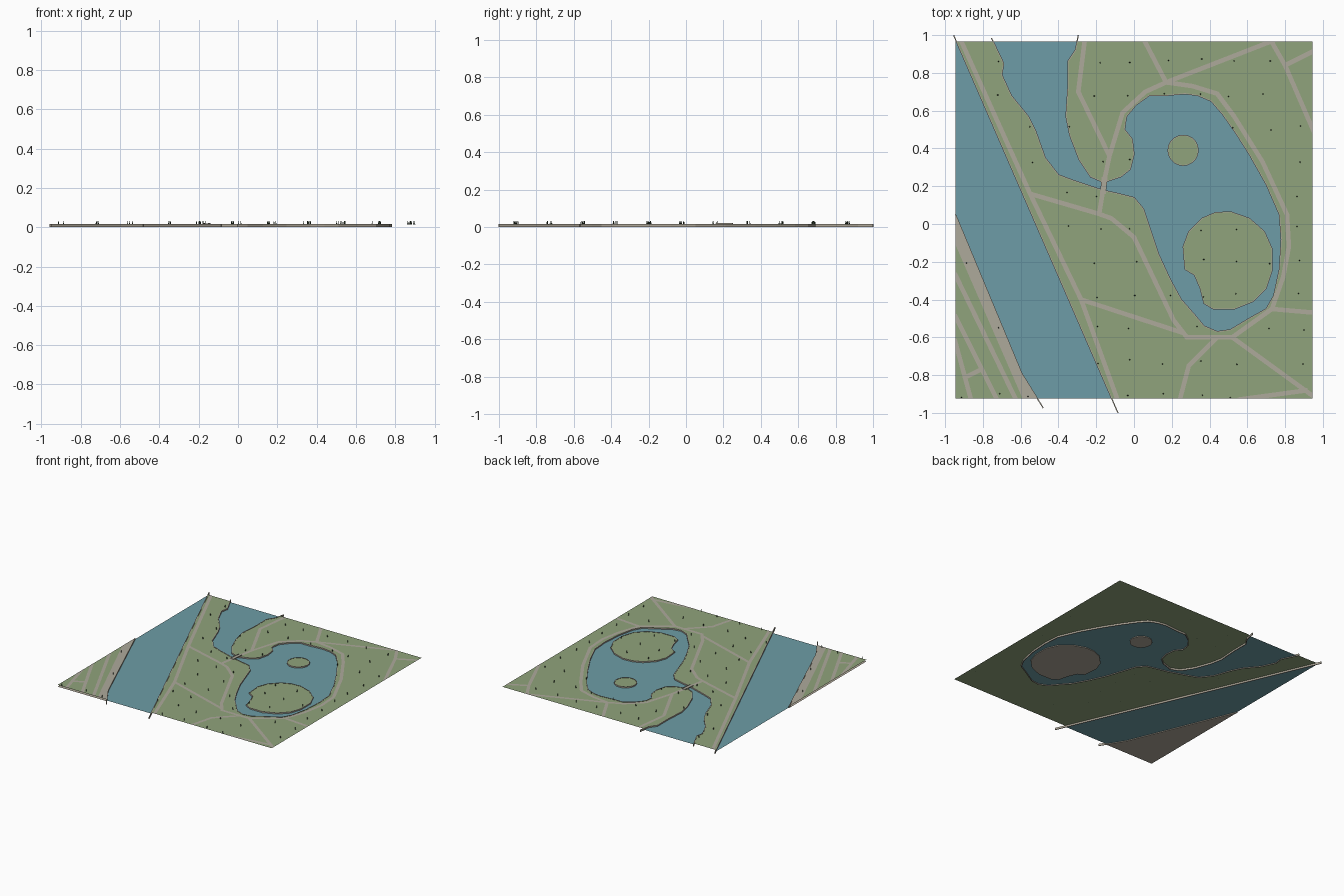
import bpy
import bmesh
import math
import random
from mathutils import Vector
from mathutils.geometry import intersect_point_line

if "Cube" in bpy.data.objects:
    bpy.data.objects.remove(bpy.data.objects["Cube"])
random.seed(4)

LEFT, RIGHT, FRONT, BACK = -0.945, 0.945, -0.925, 0.965
WATER_Z, LAND_Z, PATH_Z, BANK_Z = 0.006, 0.014, 0.0148, 0.016


def material(name, color):
    mat = bpy.data.materials.new(name)
    mat.use_nodes = True
    mat.diffuse_color = (*color, 1)
    mat.node_tree.nodes["Principled BSDF"].inputs["Base Color"].default_value = (*color, 1)
    return mat


GRASS = material("grass green", (0.28, 0.37, 0.2))
WATER = material("water blue", (0.155, 0.335, 0.385))
GRAVEL = material("gravel path", (0.42, 0.4, 0.33))
SAND = material("bank stone", (0.42, 0.38, 0.31))
TREE = material("dark tree green", (0.05, 0.08, 0.045))


def pts(*hundredths):
    """Pairs of hundredths to 2D points."""
    return [Vector((x / 100, y / 100)) for x, y in hundredths]


def finish(bm, name, mat):
    mesh = bpy.data.meshes.new(name)
    bm.to_mesh(mesh)
    bm.free()
    mesh.materials.append(mat)
    obj = bpy.data.objects.new(name, mesh)
    bpy.context.scene.collection.objects.link(obj)
    return obj


def clip(bm):
    """Trim everything to the map square."""
    for co, no in (((LEFT, 0, 0), (-1, 0, 0)), ((RIGHT, 0, 0), (1, 0, 0)),
                   ((0, FRONT, 0), (0, -1, 0)), ((0, BACK, 0), (0, 1, 0))):
        geom = bm.verts[:] + bm.edges[:] + bm.faces[:]
        bmesh.ops.bisect_plane(bm, geom=geom, plane_co=co, plane_no=no, clear_outer=True)


def plate(name, outline, z, mat, up=True):
    """Flat sheet with the given outline."""
    bm = bmesh.new()
    face = bm.faces.new([bm.verts.new((p.x, p.y, z)) for p in outline])
    face.normal_update()
    if (face.normal.z > 0) != up:
        face.normal_flip()
    bmesh.ops.triangulate(bm, faces=[face])
    clip(bm)
    return finish(bm, name, mat)


def sides(line, width, closed):
    """Mitred left and right offsets of a line."""
    pairs, n = [], len(line)
    for i, p in enumerate(line):
        before = line[i - 1] if i or closed else None
        after = line[(i + 1) % n] if i < n - 1 or closed else None
        a = (p - before).normalized() if before else (after - p).normalized()
        b = (after - p).normalized() if after else a
        t = (a + b).normalized()
        off = Vector((-t.y, t.x)) * width / 2 / max(t.dot(a), 0.6)
        pairs.append((p + off, p - off))
    return pairs


def ribbon(name, line, width, z, mat):
    """Flat strip along a line, trimmed to the map."""
    bm = bmesh.new()
    rows = [[bm.verts.new((*q, z)) for q in pair] for pair in sides(line, width, False)]
    for (a, b), (c, d) in zip(rows, rows[1:]):
        bm.faces.new((a, b, d, c))
    clip(bm)
    return finish(bm, name, mat)


def wall(name, line, width, low, high, mat, closed=False):
    """Upright strip with a rectangular section along a line."""
    bm = bmesh.new()
    rows = []
    for l, r in sides(line, width, closed):
        rows.append([bm.verts.new(c) for c in ((*l, low), (*r, low), (*r, high), (*l, high))])
    following = rows[1:] + (rows[:1] if closed else [])
    for a, b in zip(rows, following):
        for k in range(4):
            m = (k + 1) % 4
            bm.faces.new((a[k], a[m], b[m], b[k]))
    if not closed:
        bm.faces.new(rows[0])
        bm.faces.new(rows[-1])
    bmesh.ops.recalc_face_normals(bm, faces=bm.faces[:])
    return finish(bm, name, mat)


# Shorelines
coast = pts((-75.5, 98.5), (-69, 85), (-70, 79), (-65, 68), (-56, 57), (-52, 49), (-47, 35),
            (-40, 26), (-32, 23), (-17, 18), (-8, 16), (0, 14), (5, 8), (8, -1), (13, -16),
            (19, -29), (25, -40), (32, -48), (37, -54), (44, -57), (51, -56), (61, -50),
            (70, -45), (74, -38), (77, -24), (78, -8), (77, 5), (70, 21), (61, 37), (54, 48),
            (47, 58), (41, 65), (34, 68), (27, 69), (16, 68), (8, 68), (1, 63), (-4, 57),
            (-5, 50), (-1, 45), (0, 37), (-2, 29), (-7, 25), (-16, 22), (-23, 25), (-29, 34),
            (-34, 47), (-36, 57), (-35, 72), (-35, 86), (-31, 92), (-29.5, 100))
river_east = pts((-95.5, 100), (-8.5, -100))
river_west = pts((-94.5, 5), (-59.5, -79), (-48, -97.5))
big_island = pts((43, 6), (51, 6.5), (61, 3), (69, -4), (73, -13), (73, -25), (70, -34),
                 (63, -41), (53, -45), (42, -45), (37, -42), (35, -34), (32, -27),
                 (27, -24), (26, -12), (29, -4), (36, 3))
small_island = [Vector((0.26 + 0.08 * math.cos(a), 0.39 + 0.08 * math.sin(a)))
                for a in (math.tau * i / 20 for i in range(20))]

# Water and land sheets
river = river_east + river_west[::-1]
west_land = river_west + pts((-95, -98))
east_land = river_east[:1] + coast + pts((100, 100), (100, -100)) + river_east[1:]
plate("river_water", river, WATER_Z, WATER)
plate("lake_water", coast, WATER_Z, WATER)
plate("east_land", east_land, LAND_Z, GRASS)
for name, outline in (("west_land", west_land), ("big_island", big_island),
                      ("small_island", small_island)):
    plate(name, outline, LAND_Z, GRASS)
    plate(name + "_base", outline, 0, SAND, up=False)

# Bank walls
wall("lake_bank", coast, 0.006, 0, BANK_Z, SAND)
wall("river_east_bank", river_east, 0.006, 0, BANK_Z, SAND)
wall("river_west_bank", river_west, 0.006, 0, BANK_Z, SAND)
wall("big_island_bank", big_island, 0.005, 0, BANK_Z, SAND, closed=True)
wall("small_island_bank", small_island, 0.005, 0, BANK_Z, SAND, closed=True)

# Footpaths
plate("embankment", river_west + pts((-57, -97), (-94.5, -11)), PATH_Z, GRAVEL)
paths = {
    "riverside": pts((-92, 98), (-55, 16), (-28, -40), (-8, -95)),
    "lake_loop": pts((-55, 16), (-19, 5.5), (-12, 3), (0, -7), (21, -51), (28, -60), (52, -60),
                     (73, -45), (79, -28), (82, -12), (81, 5), (68, 33), (53, 57), (44, 69),
                     (31, 73), (17, 75), (6, 70), (-6, 59), (-13, 36), (-15.5, 24)),
    "bridge_approach": pts((-16.5, 17), (-18.5, 5)),
    "south_link": pts((-28, -40), (27, -58)),
    "channel": pts((-26, 98), (-29.5, 70), (-13, 36)),
    "north": pts((5, 98), (17, 75), (76, 98)),
    "north_east": pts((72, 98), (80, 84), (96, 47)),
    "corner": pts((80, 84), (96, 92)),
    "east": pts((73, -45), (96, -47)),
    "south": pts((44, -60), (29, -75), (24, -94)),
    "south_east": pts((52, -60), (96, -92)),
    "south_edge": pts((55, -93), (92, -88)),
    "west_upper": pts((-95, -26), (-62, -94)),
    "west_middle": pts((-95, -48), (-72, -94)),
    "west_lower": pts((-95, -61), (-86, -94)),
    "west_link": pts((-89, -81), (-81, -77)),
}
for name, line in paths.items():
    ribbon(name + "_path", line, 0.024, PATH_Z, GRAVEL)

# Footbridge
deck = pts((-15.5, 25), (-16.5, 16))
wall("bridge_deck", deck, 0.026, 0.015, 0.018, GRAVEL)
for name, (dx) in (("left", 0.014), ("right", -0.014)):
    rail = [p + Vector((dx, 0)) for p in deck]
    wall("bridge_rail_" + name, rail, 0.003, 0.015, 0.021, SAND)


def inside(p, outline):
    hit = False
    for a, b in zip(outline, outline[1:] + outline[:1]):
        if (a.y > p.y) != (b.y > p.y) and p.x < a.x + (p.y - a.y) * (b.x - a.x) / (b.y - a.y):
            hit = not hit
    return hit


def near(p, line, gap):
    for a, b in zip(line, line[1:]):
        q, t = intersect_point_line(p, a, b)
        if (q.to_2d() - p).length < gap and -0.05 < t < 1.05:
            return True
    return False


# Trees on a loose grid, kept off water and paths
bm = bmesh.new()
for i in range(11):
    for j in range(11):
        p = Vector((-0.9 + 0.178 * i, -0.925 + 0.177 * j))
        p += Vector((random.uniform(-0.025, 0.025), random.uniform(0.005, 0.03)))
        on_island = inside(p, big_island) or inside(p, small_island)
        wet = inside(p, river) or (inside(p, coast) and not on_island)
        if wet or p.y > 0.94 or abs(p.x) > 0.93 or any(near(p, l, 0.018) for l in paths.values()):
            continue
        cone = bmesh.ops.create_cone(bm, cap_ends=True, segments=6, radius1=0.0035,
                                     radius2=0.001, depth=0.018)
        bmesh.ops.translate(bm, verts=cone["verts"], vec=(p.x, p.y, LAND_Z + 0.009))
finish(bm, "trees", TREE)
